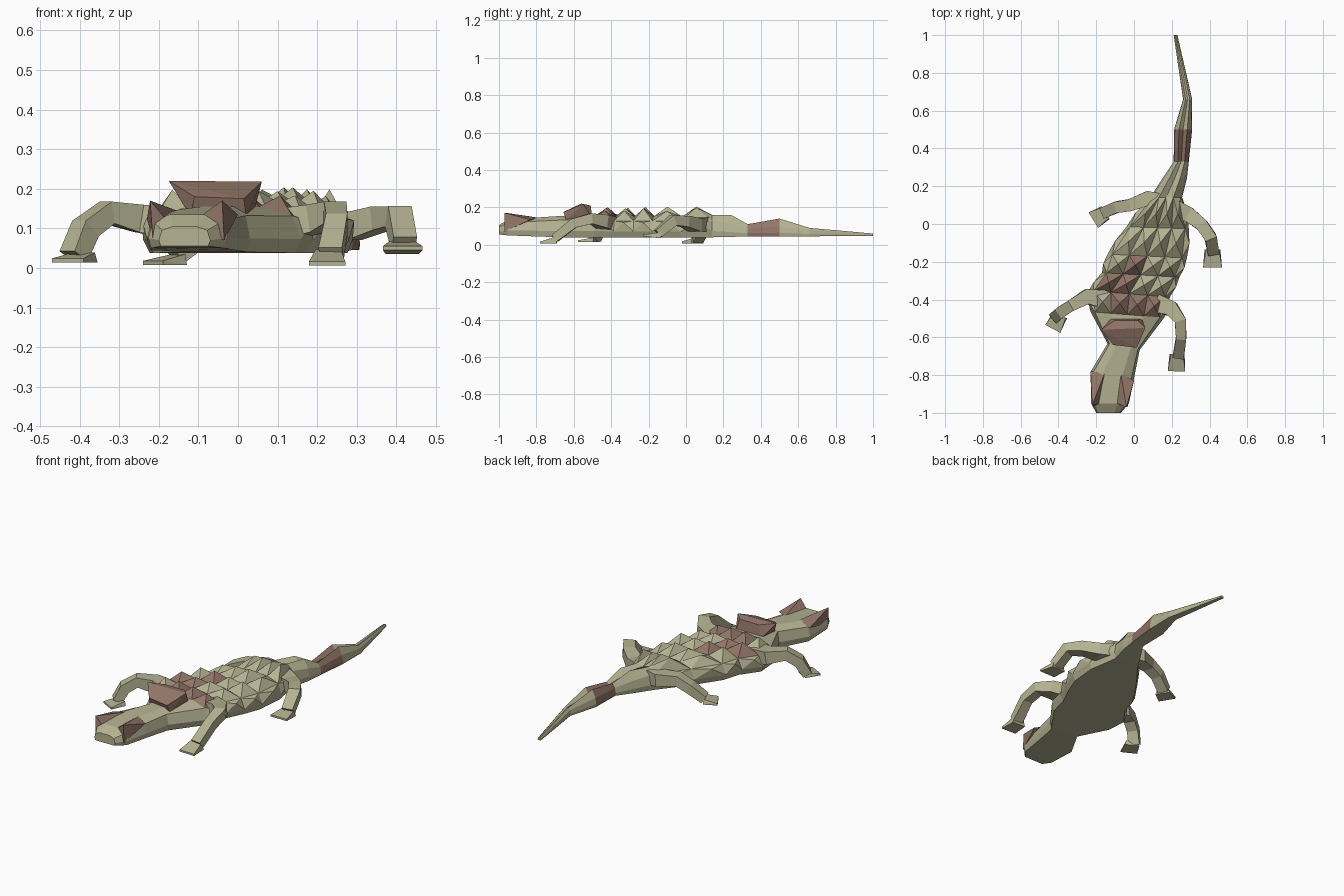
import bpy, bmesh, random
from mathutils import Vector
random.seed(4)


def material(name, color):
    m = bpy.data.materials.new(name)
    m.diffuse_color = color
    return m


GREEN = material("green_hide", (0.46, 0.45, 0.29, 1))
BROWN = material("brown_scales", (0.29, 0.18, 0.14, 1))


def finish(bm, name, *mats):
    bmesh.ops.recalc_face_normals(bm, faces=bm.faces[:])
    me = bpy.data.meshes.new(name)
    bm.to_mesh(me)
    bm.free()
    for m in mats:
        me.materials.append(m)
    ob = bpy.data.objects.new(name, me)
    bpy.context.collection.objects.link(ob)
    return ob


def loft(bm, rings):
    """Skin closed rings and cap both ends; returns rows of side faces."""
    vs = [[bm.verts.new(p) for p in r] for r in rings]
    n = len(vs[0])
    rows = [[bm.faces.new((a[k], a[(k + 1) % n], b[(k + 1) % n], b[k])) for k in range(n)]
            for a, b in zip(vs, vs[1:])]
    bm.faces.new(vs[0][::-1])
    bm.faces.new(vs[-1])
    return rows


def hull(name, pts, mat):
    bm = bmesh.new()
    for p in pts:
        bm.verts.new(p)
    res = bmesh.ops.convex_hull(bm, input=bm.verts[:])
    junk = {g for g in res["geom_interior"] if isinstance(g, bmesh.types.BMVert)}
    bmesh.ops.delete(bm, geom=list(junk), context='VERTS')
    return finish(bm, name, mat)


# body: y, centre x, half width, bottom z, top z, crest height, row tilt
stations = [
    (-1.00, -0.135, 0.065, 0.055, 0.105, 0.00, 0.0),
    (-0.95, -0.127, 0.100, 0.050, 0.135, 0.00, 0.0),
    (-0.80, -0.115, 0.115, 0.045, 0.145, 0.00, -0.15),
    (-0.65, -0.055, 0.085, 0.040, 0.155, 0.00, -0.2),
    (-0.48, -0.035, 0.195, 0.038, 0.155, 0.00, -0.08),
    (-0.37, -0.025, 0.215, 0.038, 0.150, 0.00, -0.08),
    (-0.27, 0.035, 0.205, 0.038, 0.150, 0.00, -0.06),
    (-0.17, 0.070, 0.210, 0.038, 0.150, 0.00, -0.05),
    (-0.02, 0.125, 0.165, 0.038, 0.150, 0.00, -0.03),
    (0.14, 0.170, 0.085, 0.040, 0.150, 0.01, 0.0),
    (0.24, 0.215, 0.065, 0.042, 0.130, 0.03, 0.0),
    (0.33, 0.250, 0.040, 0.045, 0.100, 0.01, 0.0),
    (0.50, 0.260, 0.048, 0.045, 0.110, 0.03, 0.0),
    (0.66, 0.284, 0.024, 0.045, 0.085, 0.005, 0.0),
    (1.00, 0.220, 0.010, 0.048, 0.060, 0.00, 0.0),
]
# half section as fractions: width, height, share of crest
half = [(0.92, 0.0, 0), (1.0, 0.3, 0), (0.88, 0.8, 0), (0.45, 1.0, 1)]
section = half + [(0, 1.0, 0)] + [(-u, v, c) for u, v, c in reversed(half)]

bm = bmesh.new()
rows = loft(bm, [[(cx + u * w, y + tilt * u * w, zb + v * (zt - zb) + c * crest)
                  for u, v, c in section]
                 for y, cx, w, zb, zt, crest, tilt in stations])
# brown tail band
for f in rows[11][:8]:
    f.material_index = 1
# pyramid scales on the back
for i in range(4, 9):
    for f in rows[i][2:6]:
        brown = random.random() < 0.45
        tips = bmesh.ops.poke(bm, faces=[f])
        tips["verts"][0].co.z += random.uniform(0.04, 0.06)
        for t in tips["faces"]:
            t.material_index = int(brown)
    # shallower scales along both flanks
    for k in (1, 6):
        f = rows[i][k]
        c = f.calc_center_median()
        tips = bmesh.ops.poke(bm, faces=[f])
        tips["verts"][0].co += Vector((0.02 if k == 1 else -0.02, 0, 0.02))
finish(bm, "body", GREEN, BROWN)

# brow hump with two raised corners
hull("brow", [(-0.175, -0.56, 0.220), (0.06, -0.55, 0.218), (-0.10, -0.51, 0.21),
              (0.02, -0.51, 0.21), (-0.11, -0.64, 0.18), (0.015, -0.655, 0.175),
              (-0.12, -0.50, 0.14), (0.04, -0.50, 0.14), (-0.12, -0.62, 0.13),
              (0.02, -0.64, 0.13)], BROWN)

# snout flares
hull("snout_flare_right", [(0.0, -0.83, 0.135), (-0.04, -0.97, 0.17), (-0.11, -0.94, 0.12),
                           (-0.07, -0.79, 0.145), (-0.035, -0.97, 0.07)], BROWN)
hull("snout_flare_left", [(-0.23, -0.78, 0.125), (-0.222, -0.96, 0.17), (-0.18, -0.95, 0.12),
                          (-0.155, -0.79, 0.145), (-0.215, -0.97, 0.07)], BROWN)


def limb(name, path, foot):
    """Four-sided leg along (x, y, z, half width, half depth), with a wedge foot."""
    pts = [Vector(p[:3]) for p in path]
    flat = Vector((0, 0, 1))
    rings = []
    for i, p in enumerate(path):
        d = (pts[min(i + 1, len(pts) - 1)] - pts[max(i - 1, 0)]).normalized()
        side = d.cross(flat).normalized()
        up = side.cross(d)
        rings.append([pts[i] + side * a * p[3] + up * b * p[4]
                      for a, b in ((1, 1), (-1, 1), (-1, -1), (1, -1))])
    bm = bmesh.new()
    loft(bm, rings)
    finish(bm, name + "_leg", GREEN)
    # foot: heel point, toe point, half widths, thickness at heel
    heel, toe, wh, wt, h = foot
    heel, toe = Vector(heel), Vector(toe)
    s = (toe - heel).cross(flat).normalized()
    hull(name + "_foot", [heel + s * wh, heel - s * wh, toe + s * wt, toe - s * wt,
                          heel + s * wh * 0.8 + flat * h, heel - s * wh * 0.8 + flat * h,
                          toe + s * wt + flat * 0.01, toe - s * wt + flat * 0.01], GREEN)


# legs in a walking pose
limb("front_left",
     [(-0.15, -0.40, 0.11, 0.05, 0.04), (-0.25, -0.385, 0.125, 0.04, 0.035),
      (-0.33, -0.43, 0.14, 0.03, 0.028), (-0.385, -0.465, 0.10, 0.03, 0.028),
      (-0.415, -0.49, 0.03, 0.03, 0.025)],
     ((-0.39, -0.48, 0.014), (-0.43, -0.555, 0.014), 0.04, 0.045, 0.025))
limb("front_right",
     [(0.12, -0.42, 0.11, 0.05, 0.04), (0.20, -0.45, 0.125, 0.04, 0.035),
      (0.245, -0.51, 0.14, 0.03, 0.028), (0.25, -0.60, 0.115, 0.027, 0.026),
      (0.235, -0.70, 0.035, 0.03, 0.022)],
     ((0.228, -0.69, 0.006), (0.225, -0.78, 0.006), 0.04, 0.046, 0.04))
limb("hind_left",
     [(0.17, 0.10, 0.11, 0.055, 0.04), (0.07, 0.135, 0.11, 0.04, 0.035),
      (-0.02, 0.10, 0.115, 0.032, 0.028), (-0.09, 0.09, 0.085, 0.03, 0.026),
      (-0.16, 0.06, 0.03, 0.03, 0.022)],
     ((-0.15, 0.06, 0.008), (-0.215, 0.02, 0.008), 0.04, 0.048, 0.027))
limb("hind_right",
     [(0.20, 0.08, 0.11, 0.055, 0.04), (0.29, 0.05, 0.105, 0.04, 0.035),
      (0.36, -0.005, 0.125, 0.033, 0.03), (0.405, -0.07, 0.13, 0.032, 0.028),
      (0.42, -0.15, 0.06, 0.03, 0.024)],
     ((0.415, -0.135, 0.035), (0.416, -0.23, 0.045), 0.042, 0.05, 0.032))
